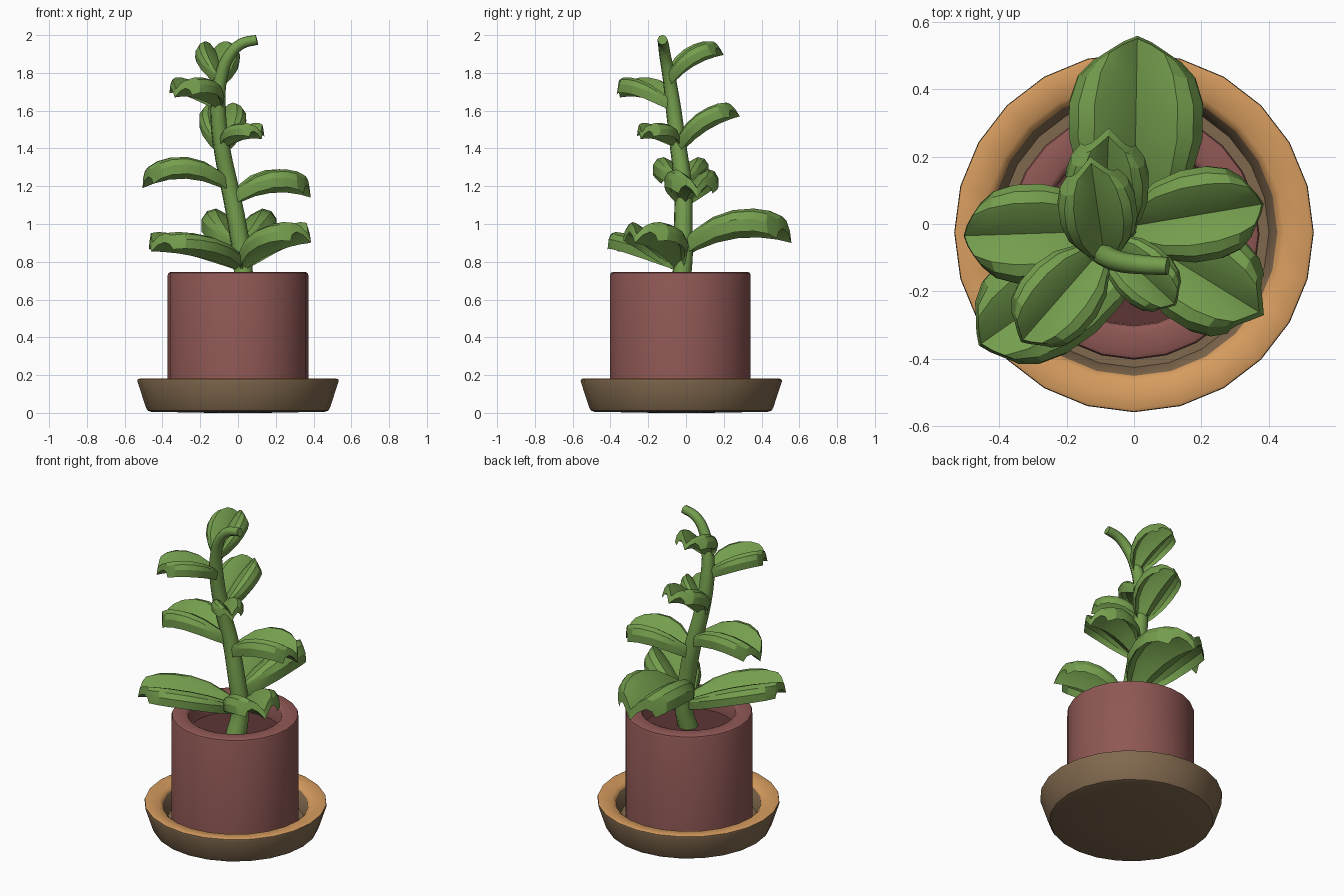
import bpy, bmesh, math
from mathutils import Vector

if "Cube" in bpy.data.objects:
    bpy.data.objects.remove(bpy.data.objects["Cube"])


def material(name, rgb):
    m = bpy.data.materials.new(name)
    m.diffuse_color = (*rgb, 1)
    m.use_nodes = True
    m.node_tree.nodes["Principled BSDF"].inputs["Base Color"].default_value = m.diffuse_color
    return m


GREEN = material("leaf green", (0.175, 0.34, 0.075))
RED = material("clay red", (0.275, 0.097, 0.09))
SOIL = material("dark soil", (0.11, 0.036, 0.036))
TAUPE = material("saucer brown", (0.215, 0.138, 0.075))
ORANGE = material("rim orange", (0.68, 0.335, 0.115))


def finish(name, bm, mats, smooth_angle):
    mesh = bpy.data.meshes.new(name)
    bmesh.ops.recalc_face_normals(bm, faces=bm.faces)
    bm.to_mesh(mesh)
    bm.free()
    for m in mats:
        mesh.materials.append(m)
    mesh.shade_smooth()
    mesh.set_sharp_from_angle(angle=math.radians(smooth_angle))
    obj = bpy.data.objects.new(name, mesh)
    bpy.context.collection.objects.link(obj)
    return obj


def lathe(name, profile, mats, centre_y, sides=24):
    """Spin (radius, height, material) rings; caps close both ends."""
    bm = bmesh.new()
    rings = []
    for r, z, _ in profile:
        rings.append([bm.verts.new((r * math.cos(a), r * math.sin(a) + centre_y, z))
                      for a in (2 * math.pi * i / sides for i in range(sides))])
    for k in range(len(rings) - 1):
        for i in range(sides):
            j = (i + 1) % sides
            f = bm.faces.new((rings[k][i], rings[k][j], rings[k + 1][j], rings[k + 1][i]))
            f.material_index = profile[k][2]
    bm.faces.new(rings[0][::-1]).material_index = profile[0][2]
    bm.faces.new(rings[-1]).material_index = profile[-1][2]
    return finish(name, bm, mats, 40)


# Saucer: brown dish with a slightly bulged base and an orange rim
lathe("saucer", [(0.14, 0.0, 0), (0.46, 0.006, 0), (0.478, 0.012, 0), (0.488, 0.03, 0),
                 (0.533, 0.168, 0), (0.531, 0.177, 1), (0.522, 0.181, 1), (0.445, 0.172, 1),
                 (0.425, 0.155, 0), (0.40, 0.06, 0)],
      [TAUPE, ORANGE], -0.025)

# Pot with a rounded lip and sunken soil
lathe("pot", [(0.36, 0.05, 0), (0.372, 0.06, 0), (0.372, 0.73, 0), (0.368, 0.741, 0),
              (0.357, 0.746, 0), (0.29, 0.746, 0), (0.278, 0.741, 0), (0.272, 0.73, 0),
              (0.27, 0.63, 1)],
      [RED, SOIL], -0.03)

# Stem: tapered tube bending over at the tip
path = [(0.02, -0.05, 0.62, 1.4), (0.028, -0.02, 0.75, 1.2), (-0.005, -0.015, 1.0, 1.18),
        (-0.045, -0.015, 1.2, 1.12), (-0.085, -0.04, 1.4, 1.05), (-0.105, -0.065, 1.6, 0.98),
        (-0.09, -0.09, 1.78, 0.82), (-0.04, -0.112, 1.9, 0.72), (0.02, -0.12, 1.955, 0.67),
        (0.1, -0.125, 1.975, 0.62)]
curve = bpy.data.curves.new("stem_path", 'CURVE')
curve.dimensions = '3D'
curve.bevel_depth = 0.043
curve.bevel_resolution = 2
curve.resolution_u = 4
curve.use_fill_caps = True
spline = curve.splines.new('BEZIER')
spline.bezier_points.add(len(path) - 1)
for p, (x, y, z, r) in zip(spline.bezier_points, path):
    p.co, p.radius = (x, y, z), r
    p.handle_left_type = p.handle_right_type = 'AUTO'
curve.materials.append(GREEN)
stem = bpy.data.objects.new("stem", curve)
bpy.context.collection.objects.link(stem)

# Leaf outline along its length: position, width, fold depth
OUTLINE = [(0, 0.18, 0.3), (0.12, 0.52, 0.5), (0.3, 0.85, 0.8), (0.5, 1.0, 0.95),
           (0.7, 1.0, 1.0), (0.87, 0.88, 1.0), (1.0, 0.66, 0.9)]
# Gull-wing cross-section: side position, height
SECTION = [(-1, 0.4), (-0.86, 0.85), (-0.62, 1.0), (-0.32, 0.65), (0, 0),
           (0.32, 0.65), (0.62, 1.0), (0.86, 0.85), (1, 0.4)]


def leaf(name, base, tip, half_width, arch, depth, thick):
    base, tip = Vector(base), Vector(tip)
    along = (tip - base).normalized()
    side = Vector((0, 0, 1)).cross(along).normalized()
    up = along.cross(side)
    bm = bmesh.new()
    rows = []
    for s, w, d in OUTLINE:
        mid = base.lerp(tip, s) + up * arch * 4 * s * (1 - s)
        rows.append([bm.verts.new(mid + side * t * w * half_width + up * h * d * depth
                                  - along * 0.36 * half_width * abs(t) ** 1.6 * s ** 4)
                     for t, h in SECTION])
    for a, b in zip(rows, rows[1:]):
        for i in range(len(SECTION) - 1):
            bm.faces.new((a[i], b[i], b[i + 1], a[i + 1]))
    # Thicken straight up so the rim stays clean
    extruded = bmesh.ops.extrude_face_region(bm, geom=bm.faces[:], use_keep_orig=True)
    for v in extruded["geom"]:
        if isinstance(v, bmesh.types.BMVert):
            v.co += up * thick
    finish(name, bm, [GREEN], 22)


# Leaves spiralling up the stem
leaf("leaf_low_back", (0.0, 0.0, 0.83), (0.01, 0.558, 0.90), 0.198, 0.06, 0.09, 0.065)
leaf("leaf_low_right", (0.03, -0.05, 0.75), (0.385, -0.27, 0.90), 0.155, 0.03, 0.08, 0.05)
leaf("leaf_low_left", (0.01, -0.03, 0.75), (-0.46, -0.36, 0.855), 0.168, 0.025, 0.06, 0.05)
leaf("leaf_mid_right", (-0.03, -0.01, 1.09), (0.385, 0.06, 1.14), 0.138, 0.05, 0.075, 0.05)
leaf("leaf_mid_left", (-0.05, -0.02, 1.17), (-0.505, -0.035, 1.19), 0.146, 0.06, 0.068, 0.05)
leaf("leaf_front_small", (-0.08, -0.05, 1.40), (0.125, -0.24, 1.45), 0.09, 0.02, 0.05, 0.035)
leaf("leaf_upper_back", (-0.085, -0.03, 1.37), (-0.075, 0.285, 1.57), 0.123, 0.03, 0.06, 0.045)
leaf("leaf_upper_left", (-0.1, -0.08, 1.60), (-0.335, -0.35, 1.67), 0.12, 0.03, 0.06, 0.045)
leaf("leaf_top_back", (-0.09, -0.08, 1.73), (-0.13, 0.2, 1.895), 0.115, 0.03, 0.06, 0.04)
